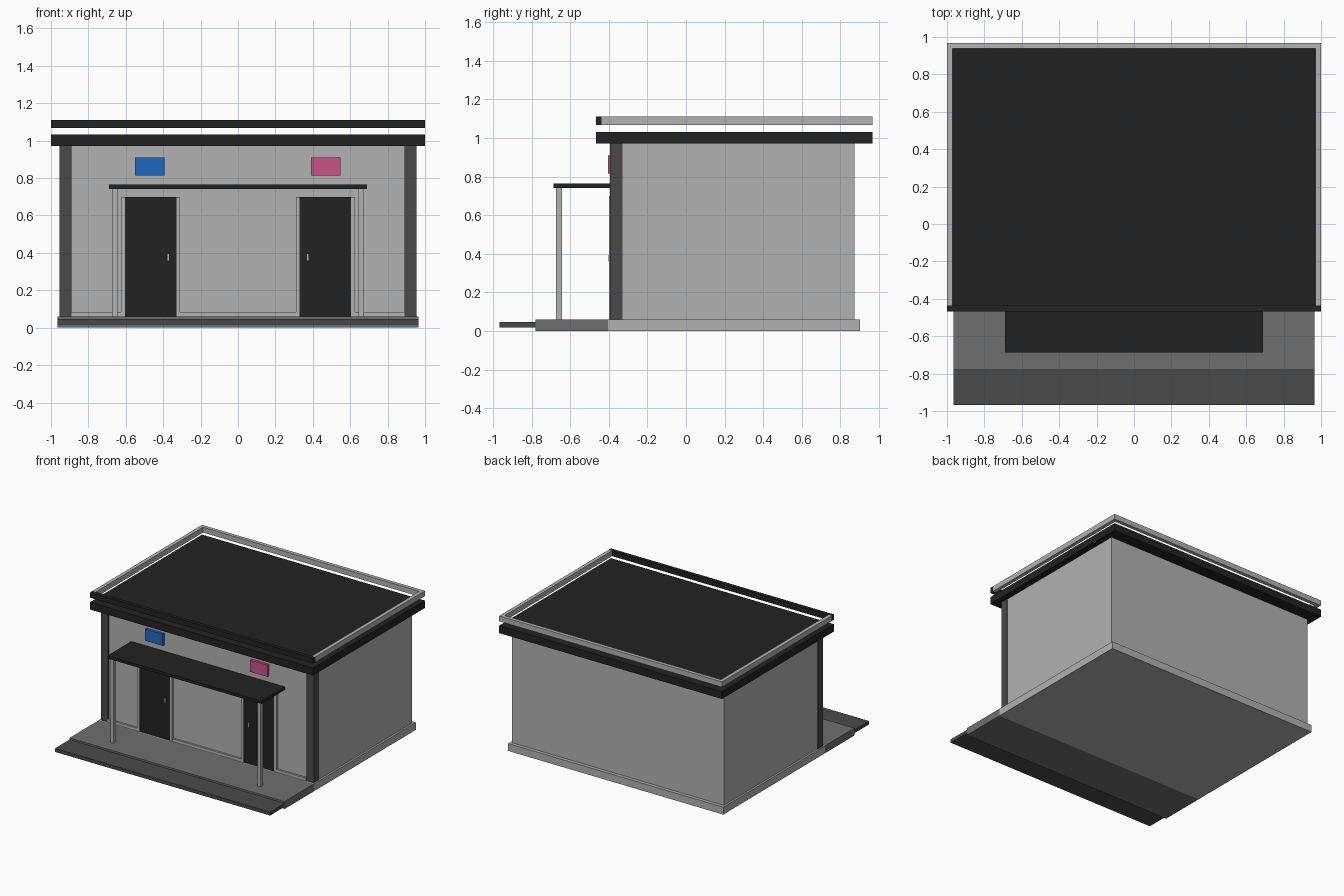
import bpy

cube = bpy.data.objects.get("Cube")
if cube:
    bpy.data.objects.remove(cube, do_unlink=True)


def linear(c):
    c /= 255
    return c / 12.92 if c <= 0.04045 else ((c + 0.055) / 1.055) ** 2.4


def material(name, r, g, b):
    m = bpy.data.materials.new(name)
    m.use_nodes = True
    col = (linear(r), linear(g), linear(b), 1)
    m.diffuse_color = col
    m.node_tree.nodes["Principled BSDF"].inputs["Base Color"].default_value = col
    return m


light = material("light_grey", 178, 178, 178)
paving = material("paving_grey", 111, 111, 111)
slate = material("slate_grey", 74, 74, 74)
black = material("charcoal", 34, 34, 34)
blue = material("blue", 32, 104, 192)
pink = material("pink", 200, 82, 138)


def box(name, mat, xs, ys, zs):
    """Axis-aligned box between pairs of limits."""
    lims = (xs, ys, zs)
    bpy.ops.mesh.primitive_cube_add(size=1, location=[(a + b) / 2 for a, b in lims])
    o = bpy.context.object
    o.name = name
    for v in o.data.vertices:
        for i, (a, b) in enumerate(lims):
            v.co[i] *= b - a
    o.data.materials.append(mat)
    return o


def pair(name, mat, xs, ys, zs):
    """The same box on the left (+x) and right (-x)."""
    box("left_" + name, mat, xs, ys, zs)
    box("right_" + name, mat, (-xs[1], -xs[0]), ys, zs)


FLOOR, WALL = 0.06, -0.383

# Ground slabs
box("base_slab", light, (-0.965, 0.965), (-0.405, 0.90), (0, FLOOR))
box("porch_slab", paving, (-0.965, 0.965), (-0.78, -0.405), (0, FLOOR))
box("front_step", slate, (-0.965, 0.965), (-0.967, -0.78), (0.018, 0.046))

# Walls and corner columns
box("walls", light, (-0.95, 0.95), (WALL, 0.872), (FLOOR, 0.975))
pair("corner_column", slate, (0.89, 0.955), (-0.393, -0.328), (FLOOR, 0.975))

# Roof and floating rim
box("roof_slab", black, (-1, 1), (-0.467, 0.967), (0.972, 1.032))
rim = (1.068, 1.111)
box("rim_front", black, (-1, 1), (-0.467, -0.437), rim)
box("rim_back", light, (-1, 1), (0.937, 0.967), rim)
pair("rim_side", light, (0.97, 1), (-0.437, 0.937), rim)

# Doors with frames and handles
pair("door", black, (0.33, 0.605), (-0.394, WALL), (FLOOR, 0.70))
for side, edge in (("inner", 0.31), ("outer", 0.605)):
    pair("door_frame_" + side, light, (edge, edge + 0.02), (-0.40, WALL), (FLOOR, 0.70))
pair("door_handle", light, (0.37, 0.378), (-0.402, -0.394), (0.36, 0.395))

# Skirting along the foot of the front wall
pair("skirting", light, (0.625, 0.89), (-0.398, WALL), (FLOOR, 0.083))
box("middle_skirting", light, (-0.31, 0.31), (-0.398, WALL), (FLOOR, 0.083))

# Canopy on two posts
box("canopy", black, (-0.69, 0.69), (-0.687, WALL), (0.742, 0.765))
pair("canopy_post", light, (0.645, 0.673), (-0.672, -0.643), (FLOOR, 0.742))

# Coloured wall signs
box("right_sign", blue, (-0.55, -0.393), (-0.403, WALL), (0.815, 0.91))
box("left_sign", pink, (0.39, 0.547), (-0.403, WALL), (0.815, 0.91))
